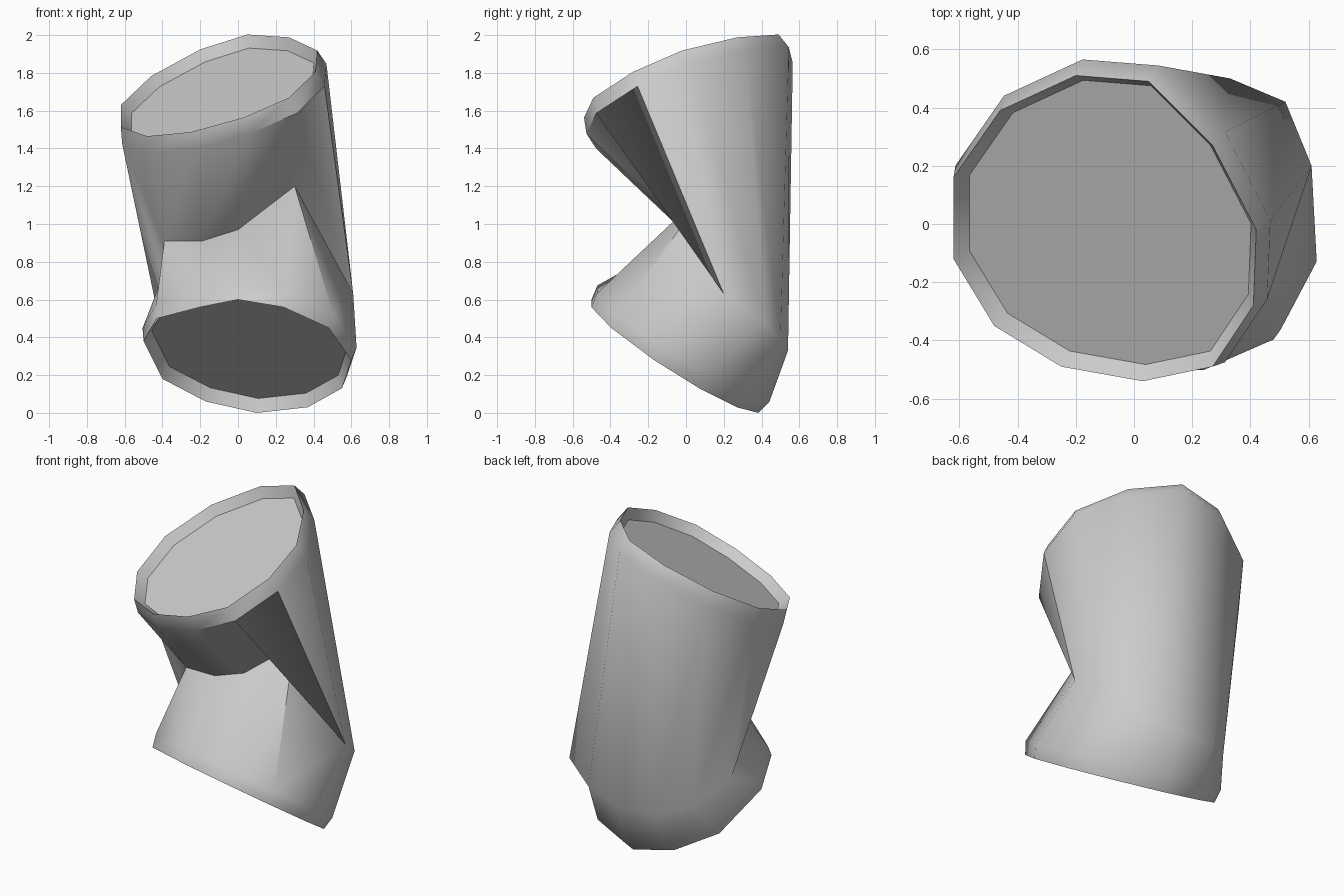
import bpy, bmesh, math
from mathutils import Vector

if "Cube" in bpy.data.objects:
    bpy.data.objects.remove(bpy.data.objects["Cube"])

# Twelve columns run around the tube: left, back, right, front.
# Upper mouth outline (x, y); heights come from its tilted plane
top_xy = [(-.62, .16), (-.46, .39), (-.20, .51), (.05, .49), (.27, .27), (.42, -.02),
          (.41, -.28), (.27, -.49), (.03, -.54), (-.25, -.49), (-.48, -.35), (-.62, -.12)]
# Lower mouth outline (x, z); depths come from its tilted plane
low_xz = [(-.50, .38), (-.40, .18), (-.17, .06), (.10, 0), (.37, .03), (.55, .13),
          (.60, .28), (.48, .45), (.24, .56), (0, .60), (-.20, .56), (-.43, .50)]
# Fold loop: low around the back, pinched inwards across the front
fold = [Vector(p) for p in (
    (-.42, .15, .50), (-.33, .40, .40), (-.15, .52, .34), (.10, .54, .33),
    (.33, .50, .38), (.52, .42, .48), (.61, .20, .63), (.30, .13, 1.20),
    (0, .06, .97), (-.19, .04, .91), (-.39, .04, .91), (-.40, .05, .72))]

top = [Vector((x, y, 1.78 + .35 * x + .42 * y)) for x, y in top_xy]
low = [Vector((x, (.27 - .17 * x - z) / .66, z)) for x, z in low_xz]
top_n = Vector((-.35, -.42, 1)).normalized()
low_n = Vector((-.17, -.66, -1)).normalized()


def centre(ring):
    return sum(ring, Vector()) / len(ring)


def offset(ring, scale, normal, depth):
    """Scale a ring about its centre and push it into the tube."""
    c = centre(ring)
    return [c + (p - c) * scale - normal * depth for p in ring]


# Recessed end, lip, bevel, fold, bevel, lip, recessed end
rings = [offset(top, .93, top_n, .06), top, offset(top, 1.04, top_n, .09), fold,
         offset(low, 1.03, low_n, .08), low, offset(low, .94, low_n, .07)]

bm = bmesh.new()
loops = [[bm.verts.new(p) for p in ring] for ring in rings]
for a, b in zip(loops, loops[1:]):
    for i in range(12):
        j = (i + 1) % 12
        bm.faces.new((a[i], a[j], b[j], b[i]))

# Recessed discs closing both mouths
for loop, ring in ((loops[0], rings[0]), (loops[-1], rings[-1])):
    hub = bm.verts.new(centre(ring))
    for i in range(12):
        bm.faces.new((loop[i], loop[(i + 1) % 12], hub))
bmesh.ops.recalc_face_normals(bm, faces=bm.faces)

mesh = bpy.data.meshes.new("folded_tube")
bm.to_mesh(mesh)
bm.free()
tube = bpy.data.objects.new("folded_tube", mesh)
bpy.context.collection.objects.link(tube)
bpy.context.view_layer.objects.active = tube
tube.select_set(True)
bpy.ops.object.shade_smooth_by_angle(angle=math.radians(45))
